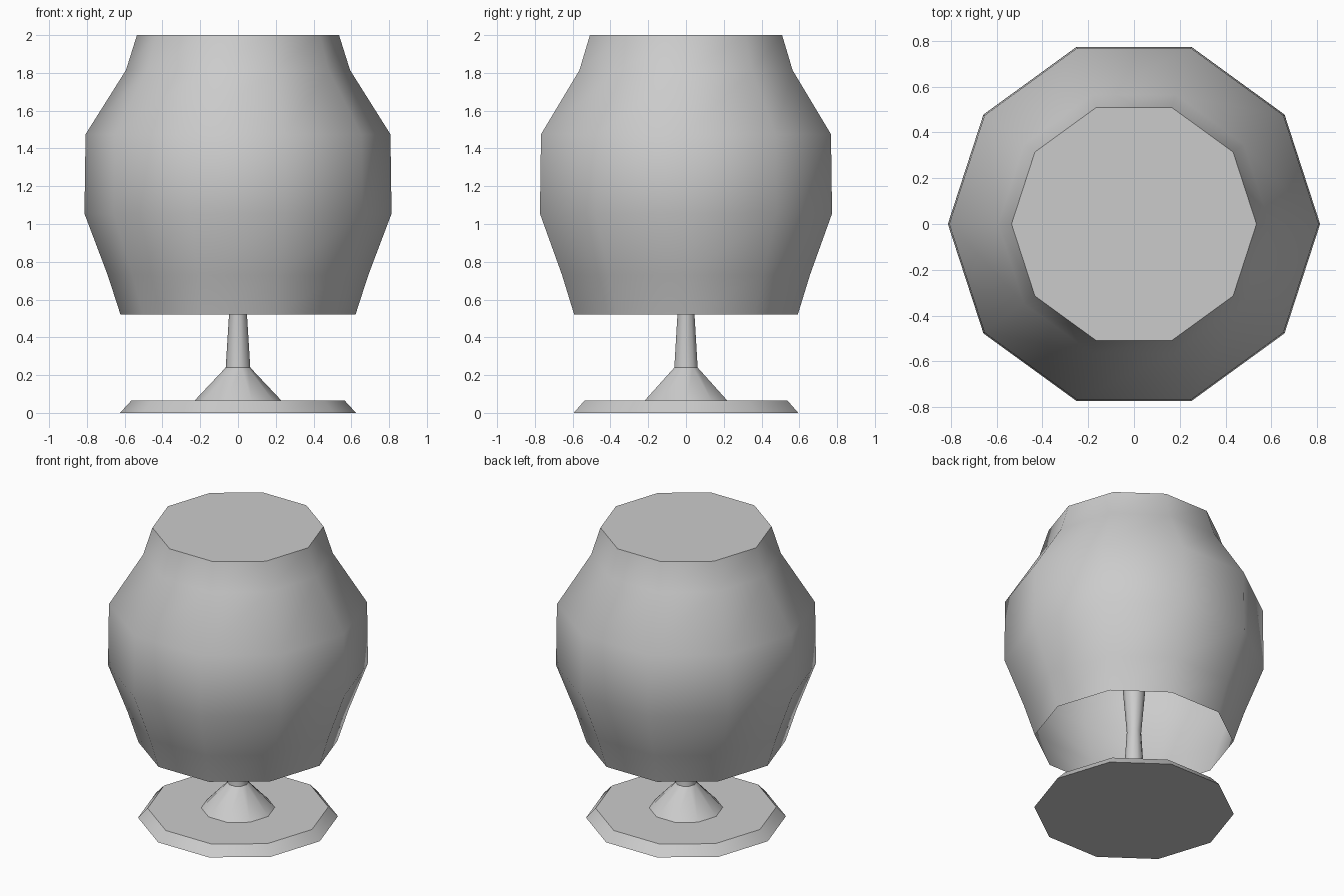
import bpy
import bmesh
from math import cos, sin, pi, radians

if "Cube" in bpy.data.objects:
    bpy.data.objects.remove(bpy.data.objects["Cube"])

SIDES = 10


def lathe(name, profile, cap_bottom=False, cap_top=False):
    """Spin a (radius, height) profile into a ten-sided part."""
    bm = bmesh.new()
    rings = [[bm.verts.new((r * cos(2 * pi * i / SIDES), r * sin(2 * pi * i / SIDES), z))
              for i in range(SIDES)] for r, z in profile]
    for low, high in zip(rings, rings[1:]):
        for i in range(SIDES):
            j = (i + 1) % SIDES
            bm.faces.new((low[i], low[j], high[j], high[i]))
    if cap_bottom:
        bm.faces.new(rings[0][::-1])
    if cap_top:
        bm.faces.new(rings[-1])
    mesh = bpy.data.meshes.new(name)
    bm.to_mesh(mesh)
    bm.free()
    obj = bpy.data.objects.new(name, mesh)
    bpy.context.collection.objects.link(obj)
    bpy.ops.object.select_all(action='DESELECT')
    obj.select_set(True)
    bpy.context.view_layer.objects.active = obj
    bpy.ops.object.shade_smooth_by_angle(angle=radians(38))
    return obj


# Foot, cone and stem in one profile; the stem flares again inside the shade
lathe("lamp_stand", [(0.625, 0), (0.565, 0.065), (0.23, 0.065), (0.065, 0.24),
                     (0.045, 0.56), (0.07, 0.86), (0.07, 1.99)],
      cap_bottom=True, cap_top=True)

# Bulging shade, closed on top and open underneath
lathe("lamp_shade", [(0.622, 0.52), (0.69, 0.73), (0.813, 1.055), (0.807, 1.475),
                     (0.593, 1.815), (0.535, 2.0)], cap_top=True)
